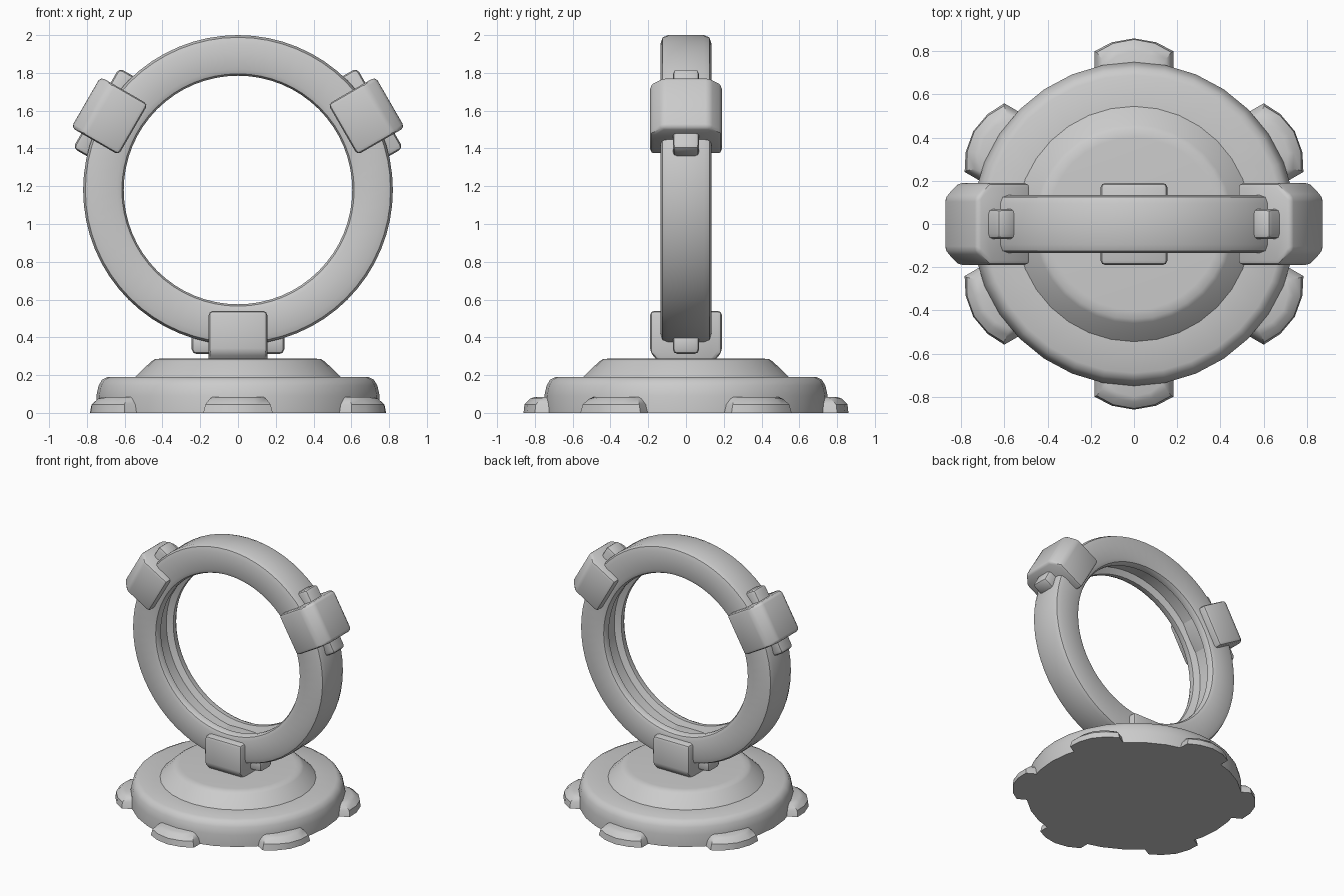
import bpy, bmesh, math
from mathutils import Matrix, Vector

if "Cube" in bpy.data.objects:
    bpy.data.objects.remove(bpy.data.objects["Cube"])

RING_Z = 1.18


def finish(name, bm, matrix=Matrix(), angle=38):
    bmesh.ops.transform(bm, matrix=matrix, verts=bm.verts)
    bmesh.ops.recalc_face_normals(bm, faces=bm.faces)
    mesh = bpy.data.meshes.new(name)
    bm.to_mesh(mesh)
    bm.free()
    ob = bpy.data.objects.new(name, mesh)
    bpy.context.collection.objects.link(ob)
    bpy.ops.object.select_all(action='DESELECT')
    ob.select_set(True)
    bpy.context.view_layer.objects.active = ob
    bpy.ops.object.shade_smooth_by_angle(angle=math.radians(angle))
    return ob


def loft(bm, loops, closed=False):
    """Bridge equal-length vertex loops; cap the ends unless closed."""
    rows = [[bm.verts.new(p) for p in loop] for loop in loops]
    n = len(rows[0])
    pairs = list(zip(rows, rows[1:])) + ([(rows[-1], rows[0])] if closed else [])
    for a, b in pairs:
        for i in range(n):
            j = (i + 1) % n
            bm.faces.new((a[i], a[j], b[j], b[i]))
    if not closed:
        bm.faces.new(rows[0])
        bm.faces.new(rows[-1])


def lathe(name, profile, segs, closed=False, matrix=Matrix()):
    bm = bmesh.new()
    turn = [2 * math.pi * i / segs for i in range(segs)]
    loft(bm, [[(r * math.cos(a), r * math.sin(a), z) for a in turn]
              for r, z in profile], closed)
    return finish(name, bm, matrix)


def prism(name, outline, half_t, bevel, matrix):
    """Extrude a (radial, depth) outline along the tangent and round its edges."""
    bm = bmesh.new()
    loft(bm, [[(r, y, t) for r, y in outline] for t in (-half_t, half_t)])
    bmesh.ops.recalc_face_normals(bm, faces=bm.faces)
    bmesh.ops.bevel(bm, geom=bm.edges[:], offset=bevel, segments=2,
                    profile=0.5, affect='EDGES', clamp_overlap=True)
    return finish(name, bm, matrix)


# stepped round base
lathe("base_disc", [(0.75, 0), (0.75, 0.09), (0.738, 0.145), (0.72, 0.175),
                    (0.69, 0.19), (0.5, 0.19)], 32)
lathe("base_plinth", [(0.545, 0.17), (0.545, 0.19), (0.46, 0.272),
                      (0.44, 0.285), (0.40, 0.288)], 32)

# six feet around the base
half = [(0.18, 0.80), (0.10, 0.842), (0, 0.86)]
outer = half + [(-x, y) for x, y in reversed(half[:-1])]
for i in range(6):
    loops = []
    for z, sx, dy in ((0, 1.02, 0), (0.045, 0.96, -0.005),
                      (0.075, 0.83, -0.035), (0.085, 0.74, -0.06)):
        loops.append([(x * sx, y + dy, z) for x, y in outer]
                     + [(-0.18 * sx, 0.6, z), (0.18 * sx, 0.6, z)])
    bm = bmesh.new()
    loft(bm, loops)
    finish(f"foot_{i + 1}", bm, Matrix.Rotation(math.radians(60 * i), 4, 'Z'))

# upright ring with a groove around the inside
side = [(0.65, 0.055), (0.605, 0.075), (0.605, 0.105), (0.615, 0.125), (0.64, 0.135),
        (0.775, 0.135), (0.808, 0.124), (0.82, 0.095)]
lathe("ring", side + [(r, -z) for r, z in reversed(side)], 64, True,
      Matrix.Translation((0, 0, RING_Z)) @ Matrix.Rotation(math.pi / 2, 4, 'X'))

# three clamps, each with a narrow strap poking out on both sides
clamp = [(0.64, -0.19), (0.86, -0.19), (0.93, -0.125),
         (0.93, 0.125), (0.86, 0.19), (0.64, 0.19)]
strap = [(0.76, -0.07), (0.868, -0.07), (0.868, 0.07), (0.76, 0.07)]
for label, deg in (("right", 30), ("left", 150), ("bottom", 270)):
    place = (Matrix.Translation((0, 0, RING_Z))
             @ Matrix.Rotation(-math.radians(deg), 4, 'Y'))
    prism(f"clamp_{label}", clamp, 0.155, 0.022, place)
    prism(f"strap_{label}", strap, 0.245, 0.025, place)
